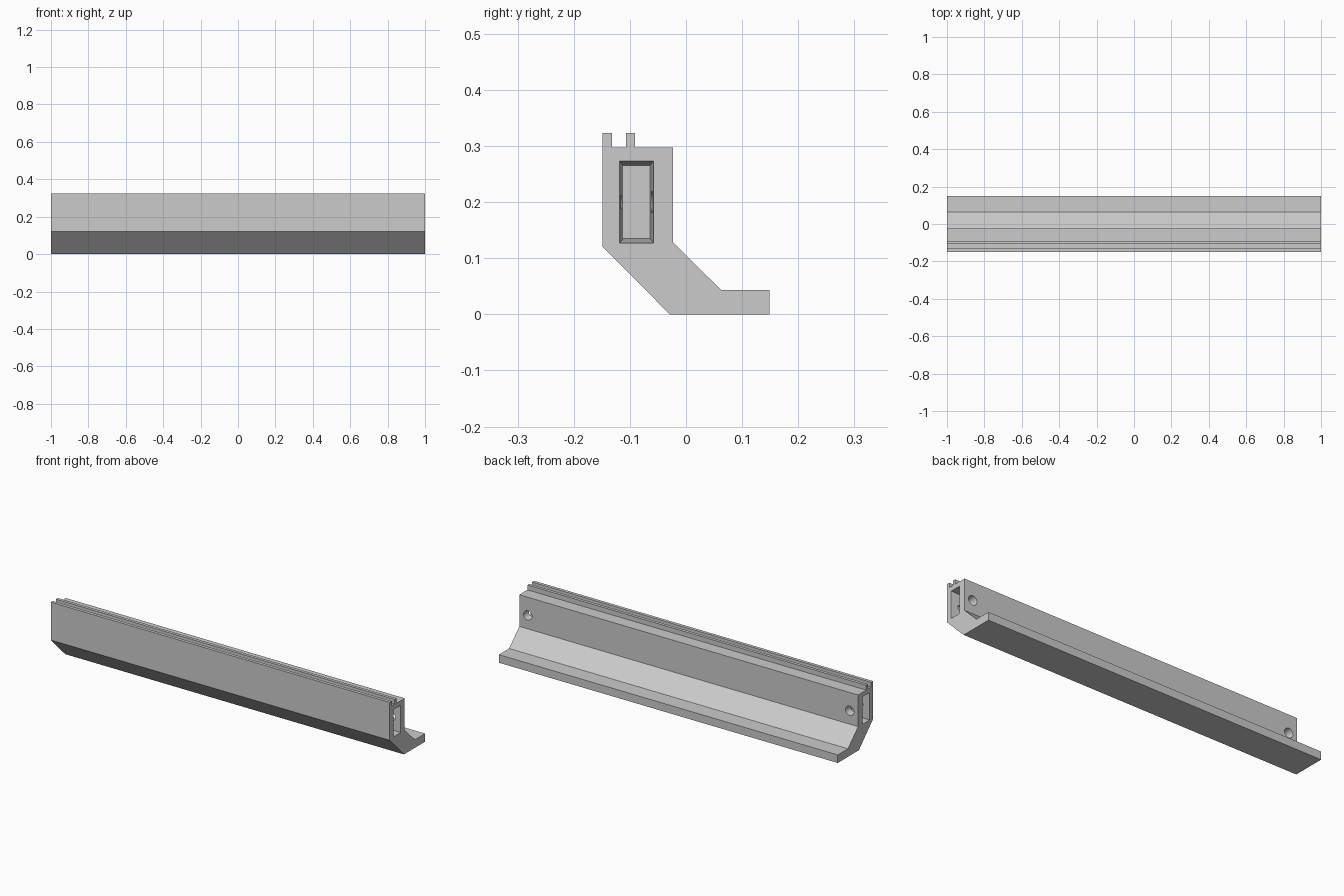
import bpy, bmesh, math
from mathutils import Vector

if "Cube" in bpy.data.objects:
    bpy.data.objects.remove(bpy.data.objects["Cube"])

grey = bpy.data.materials.new("plain grey")
grey.use_nodes = True
colour = (0.6, 0.6, 0.6, 1)
grey.diffuse_color = colour
grey.node_tree.nodes["Principled BSDF"].inputs["Base Color"].default_value = colour


def loft(name, start, end):
    """Closed solid between two matching outlines."""
    bm = bmesh.new()
    a = [bm.verts.new(p) for p in start]
    b = [bm.verts.new(p) for p in end]
    bm.faces.new(a)
    bm.faces.new(b)
    for i in range(len(a)):
        j = (i + 1) % len(a)
        bm.faces.new((a[i], a[j], b[j], b[i]))
    bmesh.ops.recalc_face_normals(bm, faces=bm.faces)
    mesh = bpy.data.meshes.new(name)
    bm.to_mesh(mesh)
    bm.free()
    mesh.materials.append(grey)
    obj = bpy.data.objects.new(name, mesh)
    bpy.context.collection.objects.link(obj)
    return obj


def rectangle(x, half_y, half_z):
    return [Vector((x, -0.088 + s * half_y, 0.2 + t * half_z))
            for s, t in ((-1, -1), (1, -1), (1, 1), (-1, 1))]


def circle(x, y, radius, sides=32):
    angles = [2 * math.pi * i / sides for i in range(sides)]
    return [Vector((x + radius * math.cos(a), y, 0.2 + radius * math.sin(a))) for a in angles]


# Extruded rail: twin ribs on top, upright web, sloped knee, flat foot
profile = [(-.149, .323), (-.132, .323), (-.132, .297), (-.107, .297), (-.107, .323),
           (-.091, .323), (-.091, .297), (-.023, .297), (-.023, .128), (.063, .043),
           (.149, .043), (.149, 0), (-.029, 0), (-.149, .121)]
rail = loft("rail", [(-1, y, z) for y, z in profile], [(1, y, z) for y, z in profile])

# Tapered end pockets, and screw holes from the back reaching through them
cutters = []
for side in (-1, 1):
    cutters.append(loft("pocket_cutter", rectangle(side * 1.01, .0307, .0737),
                        rectangle(side * 0.9, .024, .065)))
    cutters.append(loft("hole_cutter", circle(side * .95, -.018, .0255),
                        circle(side * .95, -.125, .012)))

bpy.context.view_layer.objects.active = rail
for cutter in cutters:
    cutter.hide_render = True
    cut = rail.modifiers.new("cut", "BOOLEAN")
    cut.operation = "DIFFERENCE"
    cut.solver = "EXACT"
    cut.object = cutter
    bpy.ops.object.modifier_apply(modifier=cut.name)
    bpy.data.objects.remove(cutter)

# Smooth only the round hole walls
bpy.ops.object.select_all(action="DESELECT")
rail.select_set(True)
bpy.ops.object.shade_smooth_by_angle(angle=math.radians(30))
